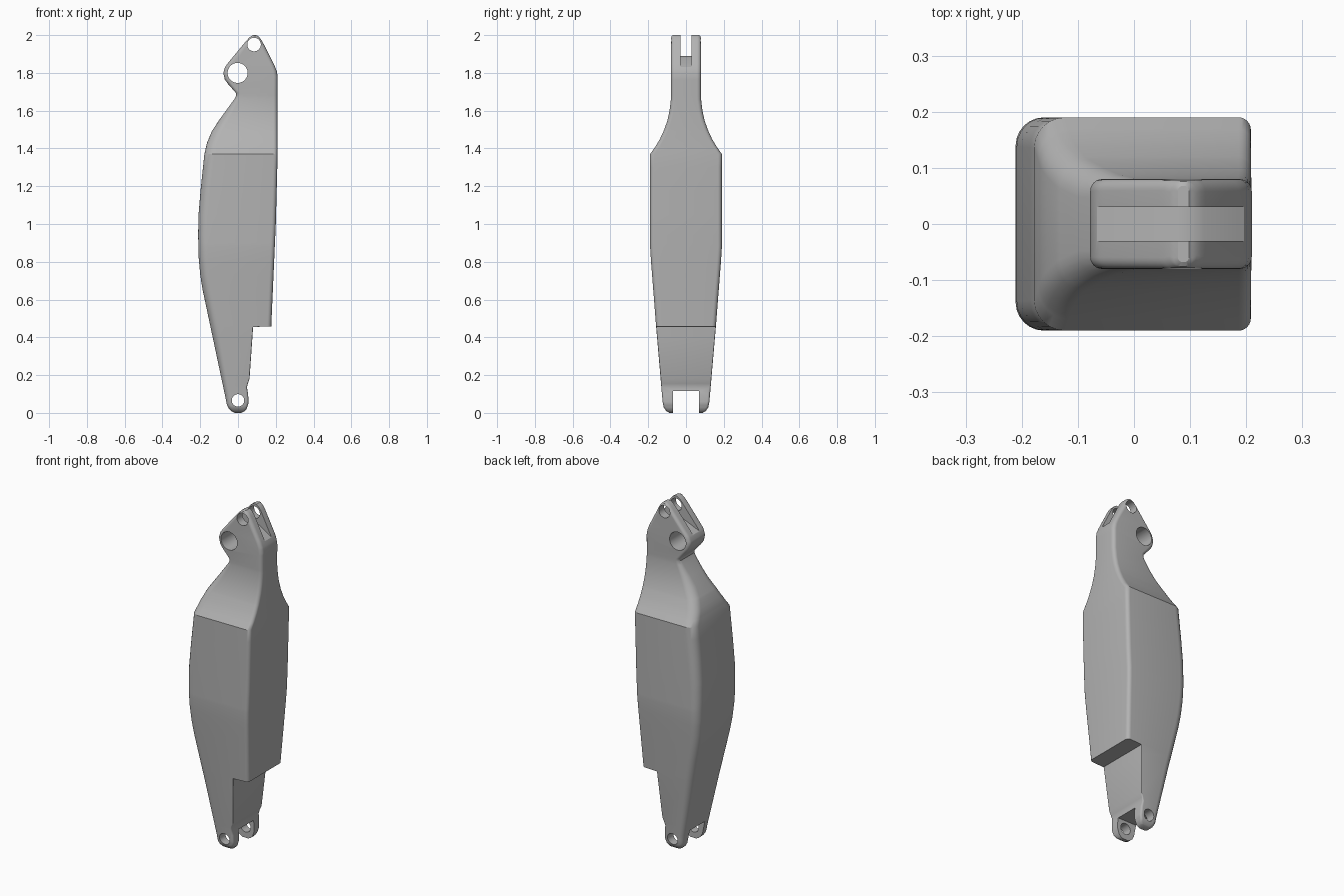
import bpy
import bmesh
from math import sin, cos, pi, radians

default = bpy.data.objects.get("Cube")
if default:
    bpy.data.objects.remove(default, do_unlink=True)

grey = bpy.data.materials.new("plain grey")
grey.use_nodes = True
grey.diffuse_color = (0.45, 0.45, 0.45, 1)
grey.node_tree.nodes["Principled BSDF"].inputs["Base Color"].default_value = (0.45, 0.45, 0.45, 1)

# Outlines of the arm as (height, value) pairs
BACK_EDGE = [(0, -.018), (.008, -.034), (.02, -.047), (.04, -.058), (.07, -.064), (.58, -.172),
             (.65, -.187), (.73, -.2), (.82, -.208), (.94, -.211), (1.05, -.209), (1.18, -.198),
             (1.37, -.178), (1.43, -.164), (1.49, -.139), (1.55, -.1), (1.66, -.02),
             (1.68, -.009), (1.695, -.012), (1.74, -.052), (1.765, -.07), (1.8, -.078),
             (1.83, -.069), (1.85, -.055), (1.97, .044), (1.99, .063), (2, .078)]
FRONT_EDGE = [(0, .018), (.008, .034), (.02, .045), (.05, .055), (.1, .054), (.135, .047),
              (.155, .052), (.18, .061), (.455, .08), (.458, .176), (1, .2), (1.3, .208),
              (1.78, .21), (1.81, .205), (1.84, .193), (1.97, .127), (1.99, .112), (2, .098)]
HALF_WIDTH = [(0, .088), (.01, .105), (.03, .118), (.06, .124), (.455, .158), (.8, .185),
              (.88, .19), (1.37, .19), (1.41, .162), (1.45, .138), (1.5, .115),
              (1.55, .098), (1.6, .087), (1.66, .08), (1.98, .08), (1.995, .076), (2, .068)]
BACK_ROUND = [(0, .015), (.07, .03), (.4, .045), (.9, .05), (1.4, .055), (1.55, .05), (1.68, .022), (2, .02)]
FRONT_ROUND = [(0, .012), (.1, .012), (.18, .004), (.455, .004), (.458, .022), (2, .022)]


def at(outline, z):
    """Linear interpolation along an outline."""
    for (z0, v0), (z1, v1) in zip(outline, outline[1:]):
        if z <= z1:
            return v0 + (v1 - v0) * (z - z0) / (z1 - z0)
    return outline[-1][1]


def section(z, steps=6):
    """Rectangle with rounded corners at one height."""
    left, right, half = at(BACK_EDGE, z), at(FRONT_EDGE, z), at(HALF_WIDTH, z)
    limit = 0.45 * min(right - left, 2 * half)
    points = []
    for corner in range(4):
        sx = 1 if corner in (0, 3) else -1
        sy = 1 if corner < 2 else -1
        r = min(at(FRONT_ROUND if sx > 0 else BACK_ROUND, z), limit)
        cx = (right if sx > 0 else left) - sx * r
        cy = sy * (half - r)
        for i in range(steps + 1):
            a = pi / 2 * (corner + i / steps)
            points.append((cx + r * cos(a), cy + r * sin(a), z))
    return points


def make_object(name, bm):
    bmesh.ops.recalc_face_normals(bm, faces=bm.faces)
    mesh = bpy.data.meshes.new(name)
    bm.to_mesh(mesh)
    bm.free()
    mesh.materials.append(grey)
    obj = bpy.data.objects.new(name, mesh)
    bpy.context.collection.objects.link(obj)
    return obj


def loft(name, sections):
    bm = bmesh.new()
    rings = [[bm.verts.new(p) for p in s] for s in sections]
    count = len(rings[0])
    for low, high in zip(rings, rings[1:]):
        for i in range(count):
            j = (i + 1) % count
            bm.faces.new((low[i], low[j], high[j], high[i]))
    bm.faces.new(rings[0][::-1])
    bm.faces.new(rings[-1])
    return make_object(name, bm)


def prism(name, outline, half):
    """Outline in x and z, extruded along y."""
    return loft(name, [[(x, y, z) for x, z in outline] for y in (-half, half)])


def pin_hole(name, x, z, radius):
    turns = [2 * pi * i / 40 for i in range(40)]
    return prism(name, [(x + radius * cos(a), z + radius * sin(a)) for a in turns], 0.4)


# Lofted arm
heights = sorted({z for line in (BACK_EDGE, FRONT_EDGE, HALF_WIDTH, BACK_ROUND, FRONT_ROUND) for z, v in line})
arm = loft("link_arm", [section(z) for z in heights])

# Fork slots and pin holes
cutters = [
    prism("upper_fork_slot", [(-.2, 1.775), (-.065, 1.835), (.05, 1.883), (.08, 1.89), (.105, 1.888),
                              (.125, 1.88), (.185, 1.84), (.3, 1.76), (.3, 2.1), (-.2, 2.1)], .03),
    prism("lower_fork_slot", [(-.3, -.1), (.3, -.1), (.3, .115), (-.3, .115)], .07),
    pin_hole("top_pin_hole", .085, 1.95, .036),
    pin_hole("main_pin_hole", -.002, 1.8, .053),
    pin_hole("bottom_pin_hole", 0, .066, .033),
]

bpy.ops.object.select_all(action='DESELECT')
bpy.context.view_layer.objects.active = arm
arm.select_set(True)
for cutter in cutters:
    cutter.hide_render = True
    cut = arm.modifiers.new(cutter.name, 'BOOLEAN')
    cut.operation = 'DIFFERENCE'
    cut.solver = 'EXACT'
    cut.object = cutter
    bpy.ops.object.modifier_apply(modifier=cut.name)
    bpy.data.objects.remove(cutter, do_unlink=True)

bpy.ops.object.shade_smooth_by_angle(angle=radians(30))
